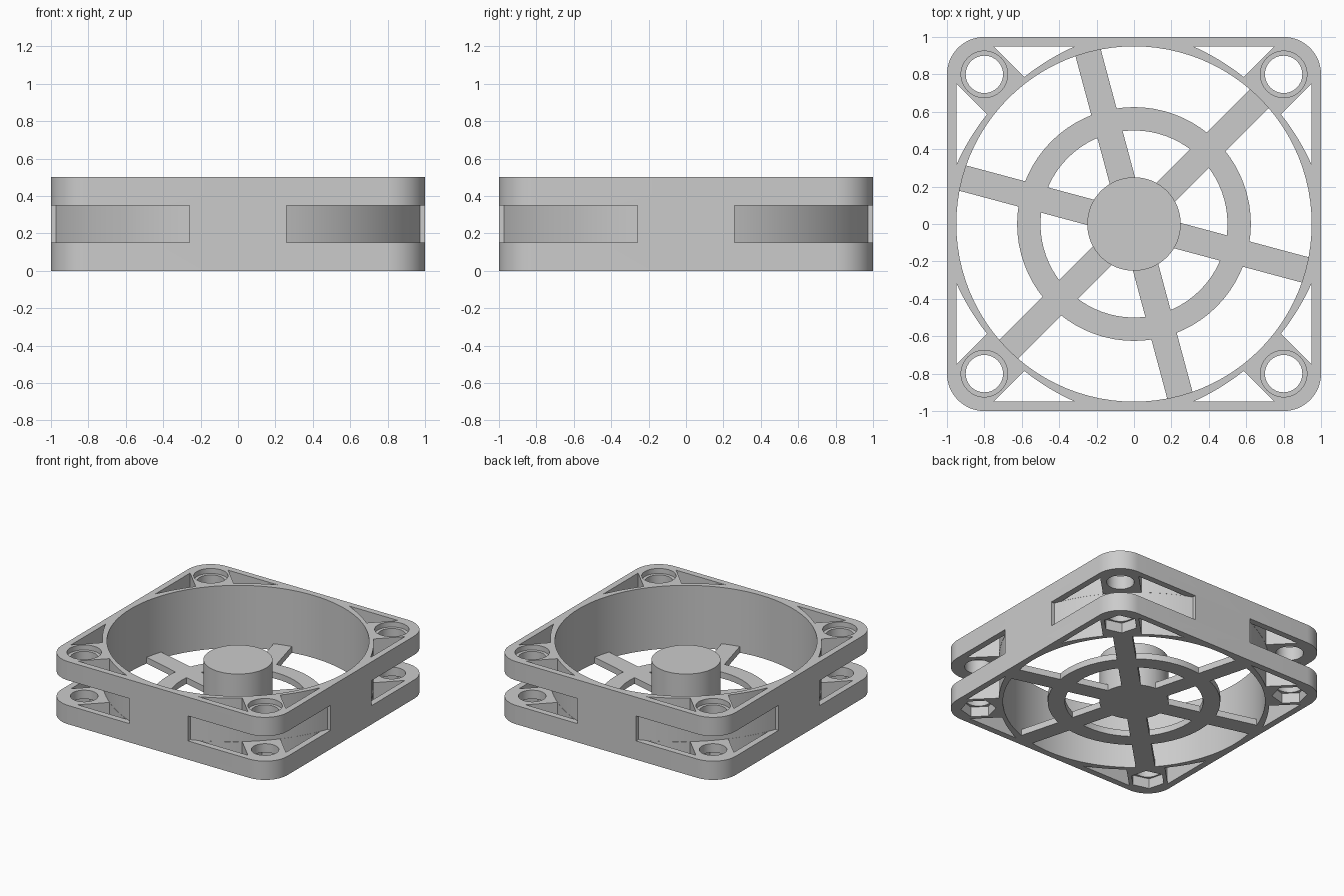
import bpy
import bmesh
from math import atan2, cos, pi, sin, sqrt, radians
from mathutils import Matrix

old = bpy.data.objects.get("Cube")
if old:
    bpy.data.objects.remove(old, do_unlink=True)

HEIGHT = 0.5
BORE = 0.95
WALL = 0.95           # inner face of the outer wall
GUSSET = 0.14         # half width of the corner gussets
HOLE_POS = 0.8
GUARD = 0.05          # thickness of spokes and inner ring

grey = bpy.data.materials.new("light_grey")
grey.use_nodes = True
colour = (0.6, 0.6, 0.6, 1)
grey.diffuse_color = colour
grey.node_tree.nodes["Principled BSDF"].inputs["Base Color"].default_value = colour


def arc(cx, cy, r, a0, a1, n):
    """Points along an arc, both ends included."""
    return [(cx + r * cos(a0 + (a1 - a0) * i / n),
             cy + r * sin(a0 + (a1 - a0) * i / n)) for i in range(n + 1)]


def circle(r, n, cx=0, cy=0, start=0):
    return arc(cx, cy, r, start, start + 2 * pi, n)[:-1]


def prism(name, profiles, z0, z1):
    """Object made of one upright prism per closed profile."""
    bm = bmesh.new()
    for points in profiles:
        lower = [bm.verts.new((x, y, z0)) for x, y in points]
        upper = [bm.verts.new((x, y, z1)) for x, y in points]
        bm.faces.new(lower)
        bm.faces.new(upper)
        for i in range(len(points)):
            bm.faces.new((lower[i - 1], lower[i], upper[i], upper[i - 1]))
    bmesh.ops.recalc_face_normals(bm, faces=bm.faces)
    mesh = bpy.data.meshes.new(name)
    bm.to_mesh(mesh)
    bm.free()
    mesh.materials.append(grey)
    obj = bpy.data.objects.new(name, mesh)
    bpy.context.collection.objects.link(obj)
    return obj


def combine(target, tool, operation):
    """Apply a boolean and discard the tool."""
    tool.hide_render = True
    mod = target.modifiers.new("combine", "BOOLEAN")
    mod.operation = operation
    mod.solver = "EXACT"
    mod.object = tool
    bpy.context.view_layer.objects.active = target
    bpy.ops.object.modifier_apply(modifier=mod.name)
    bpy.data.objects.remove(tool, do_unlink=True)


def four_corners(points):
    """Repeat a profile at all four corners by quarter turns."""
    result = [points]
    for _ in range(3):
        result.append([(-y, x) for x, y in result[-1]])
    return result


def smooth(obj):
    bpy.ops.object.select_all(action="DESELECT")
    obj.select_set(True)
    bpy.context.view_layer.objects.active = obj
    bpy.ops.object.shade_smooth_by_angle(angle=radians(20))


# Square frame with rounded corners
outline = []
for k, (sx, sy) in enumerate([(1, 1), (-1, 1), (-1, -1), (1, -1)]):
    outline += arc(0.8 * sx, 0.8 * sy, 0.2, k * pi / 2, (k + 1) * pi / 2, 16)
frame = prism("frame", [outline], 0, HEIGHT)
combine(frame, prism("bore_cutter", [circle(BORE, 96)], -0.1, 0.6), "DIFFERENCE")

# Triangular pockets beside each corner gusset
C, R = -0.19, 1.247
along = C * sqrt(2) + sqrt(R * R - GUSSET ** 2)
gusset_end = ((along - GUSSET) / sqrt(2), (along + GUSSET) / sqrt(2))
tip = (C + sqrt(R * R - (WALL - C) ** 2), WALL)
a_tip, a_end = [atan2(y - C, x - C) for x, y in (tip, gusset_end)]
pocket = arc(C, C, R, a_end, a_tip, 8) + [(WALL - GUSSET * sqrt(2), WALL)]
mirrored = [(y, x) for x, y in pocket]
combine(frame, prism("pocket_cutter", four_corners(pocket) + four_corners(mirrored),
                     -0.1, 0.6), "DIFFERENCE")

# Open slots wrapping round the corners at mid height
END = 0.26
reach = C + sqrt(R * R - (END - C) ** 2)
a0 = atan2(END - C, reach - C)
slot = arc(C, C, R - 0.001, a0, pi / 2 - a0, 24)
slot = [(1.1, END)] + slot + [(END, 1.1), (1.1, 1.1)]
combine(frame, prism("slot_cutter", four_corners(slot), 0.15, 0.35), "DIFFERENCE")

# Screw holes, round counterbores on top and nut recesses underneath
for name, r, n, z0, z1 in [("hole", 0.10, 32, -0.1, 0.6),
                           ("counterbore", 0.125, 32, 0.46, 0.6),
                           ("nut", 0.128, 6, -0.1, 0.08)]:
    profile = circle(r, n, HOLE_POS, HOLE_POS, pi / 4)
    combine(frame, prism(name + "_cutter", four_corners(profile), z0, z1), "DIFFERENCE")
smooth(frame)

# Finger guard: inner ring, six spokes and the motor hub
guard = prism("finger_guard", [circle(0.625, 72)], 0, GUARD)
combine(guard, prism("ring_cutter", [circle(0.5, 72)], -0.1, 0.2), "DIFFERENCE")
for angle in (45, 105, 165):
    bar = prism("spoke", [[(-0.96, -0.07), (0.96, -0.07), (0.96, 0.07), (-0.96, 0.07)]],
                0, GUARD)
    bar.data.transform(Matrix.Rotation(radians(angle), 4, "Z"))
    combine(guard, bar, "UNION")
combine(guard, prism("hub", [circle(0.25, 64)], 0, 0.35), "UNION")
smooth(guard)
